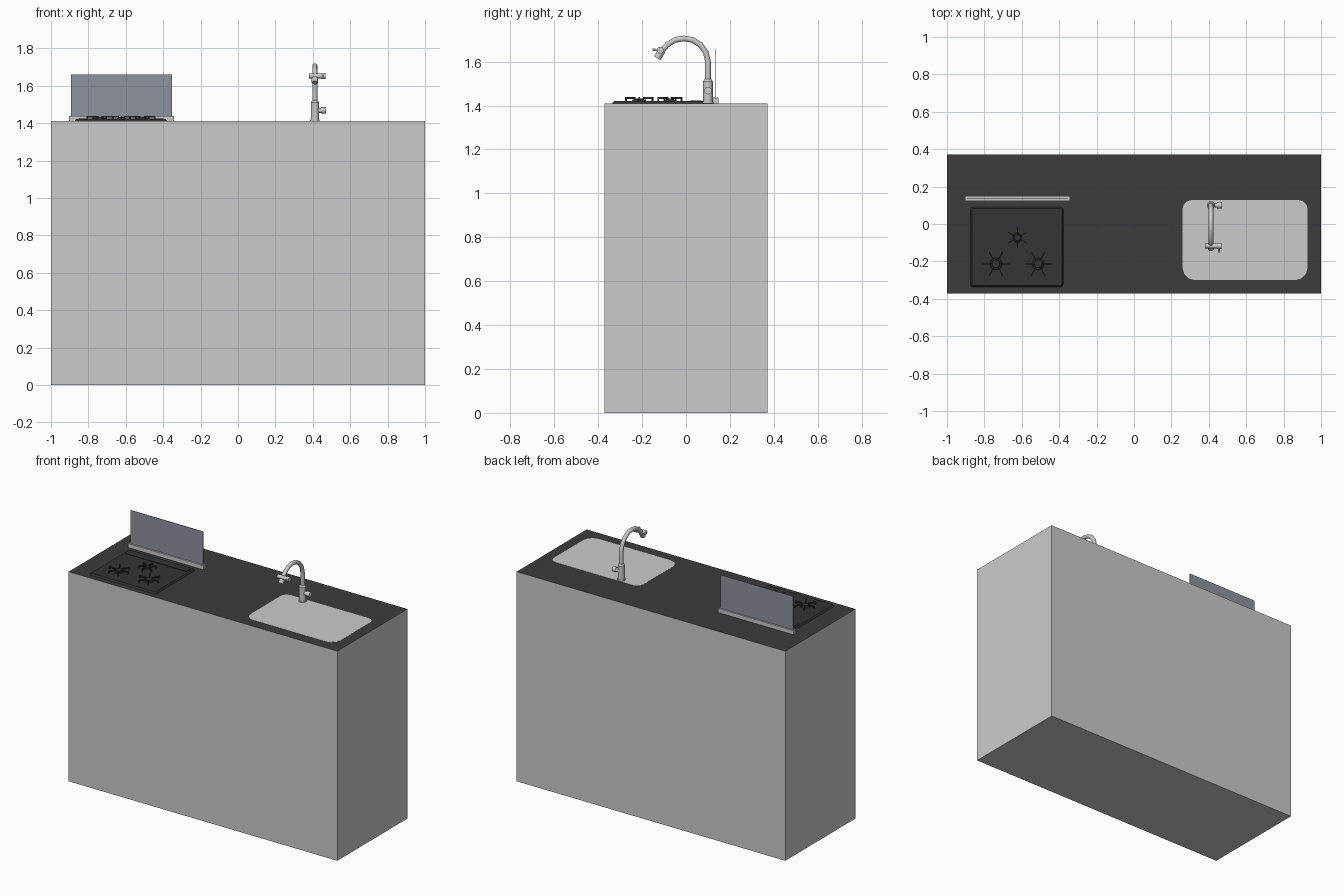
import bpy, bmesh
from math import pi, cos, sin, radians
from mathutils import Matrix, Vector

if "Cube" in bpy.data.objects:
    bpy.data.objects.remove(bpy.data.objects["Cube"])

TOP = 1.41


def material(name, color):
    m = bpy.data.materials.new(name)
    m.diffuse_color = (*color, 1)
    m.use_nodes = True
    m.node_tree.nodes["Principled BSDF"].inputs["Base Color"].default_value = m.diffuse_color
    return m


DARK = material("dark_worktop", (0.045, 0.045, 0.045))
BLACK = material("black_hob", (0.035, 0.035, 0.035))
GLASS = material("smoked_glass", (0.27, 0.29, 0.34))


def finish(name, bm, mat=None, smooth=False):
    bmesh.ops.recalc_face_normals(bm, faces=bm.faces)
    me = bpy.data.meshes.new(name)
    bm.to_mesh(me)
    bm.free()
    ob = bpy.data.objects.new(name, me)
    bpy.context.collection.objects.link(ob)
    if mat:
        me.materials.append(mat)
    if smooth:
        bpy.ops.object.select_all(action='DESELECT')
        ob.select_set(True)
        bpy.context.view_layer.objects.active = ob
        bpy.ops.object.shade_smooth_by_angle(angle=radians(40))
    return ob


def add_box(bm, lo, hi, matrix=Matrix()):
    lo, hi = Vector(lo), Vector(hi)
    m = matrix @ Matrix.Translation((lo + hi) / 2) @ Matrix.Diagonal((*(hi - lo), 1))
    return bmesh.ops.create_cube(bm, size=1, matrix=m)


def box(name, lo, hi, mat=None):
    bm = bmesh.new()
    add_box(bm, lo, hi)
    return finish(name, bm, mat)


def add_rod(bm, a, b, r1, r2=None, sides=16):
    a, b = Vector(a), Vector(b)
    rot = (b - a).to_track_quat('Z', 'Y').to_matrix().to_4x4()
    bmesh.ops.create_cone(bm, cap_ends=True, segments=sides, radius1=r1,
                          radius2=r1 if r2 is None else r2, depth=(b - a).length,
                          matrix=Matrix.Translation((a + b) / 2) @ rot)


def rounded_plate(name, lo, hi, z0, z1, r_back, r_front, steps, inset=0, mat=None):
    """Plate with rounded corners; the upper face is inset to give a sloped rim."""
    (x0, y0), (x1, y1) = lo, hi
    corners = [(x1, y1, r_back, -1, -1, 0), (x0, y1, r_back, 1, -1, 90),
               (x0, y0, r_front, 1, 1, 180), (x1, y0, r_front, -1, 1, 270)]
    bm = bmesh.new()
    rings = []
    for z, d in ((z0, 0), (z1, inset)):
        ring = []
        for x, y, r, sx, sy, start in corners:
            for i in range(steps + 1):
                a = radians(start + 90 * i / steps)
                ring.append(bm.verts.new((x + sx * r + (r - d) * cos(a),
                                          y + sy * r + (r - d) * sin(a), z)))
        rings.append(ring)
    n = len(rings[0])
    for i in range(n):
        j = (i + 1) % n
        bm.faces.new((rings[0][i], rings[0][j], rings[1][j], rings[1][i]))
    bm.faces.new(rings[0])
    bm.faces.new(rings[1])
    return finish(name, bm, mat)


# Cabinet block with a dark worktop face
cabinet = box("cabinet", (-1, -0.372, 0), (1, 0.372, TOP))
cabinet.data.materials.append(None)
cabinet.data.materials.append(DARK)
for face in cabinet.data.polygons:
    if face.normal.z > 0.9:
        face.material_index = 1

# Flush sink panel
rounded_plate("sink", (0.26, -0.3), (0.928, 0.127), TOP - 0.002, TOP + 0.001,
              0.045, 0.065, 3)

# Hob plate with raised strip along the back
rounded_plate("hob_plate", (-0.874, -0.336), (-0.378, 0.09), TOP, TOP + 0.011,
              0.015, 0.015, 4, 0.008, BLACK)
box("hob_strip", (-0.853, 0.02, TOP + 0.009), (-0.398, 0.07, TOP + 0.014), BLACK)

# Burners: stepped cap surrounded by six pan-support arms
for name, x, y, r, turn in (("back", -0.623, -0.073, 0.056, 30),
                            ("left", -0.738, -0.213, 0.072, 0),
                            ("right", -0.512, -0.213, 0.072, 0)):
    bm = bmesh.new()
    z = TOP + 0.01
    add_rod(bm, (x, y, z), (x, y, z + 0.008), r * 0.46, r * 0.42, 20)
    add_rod(bm, (x, y, z + 0.008), (x, y, z + 0.013), r * 0.32, r * 0.28, 20)
    finish(name + "_burner", bm, BLACK, True)
    bm = bmesh.new()
    for k in range(6):
        m = Matrix.Translation((x, y, z)) @ Matrix.Rotation(radians(turn + 60 * k), 4, 'Z')
        add_box(bm, (r * 0.3, -0.003, 0.011), (r, 0.003, 0.018), m)
        add_box(bm, (r - 0.007, -0.003, 0), (r, 0.003, 0.011), m)
    finish(name + "_pan_support", bm, BLACK)

# Splash guard: rail with two ridges holding a glass pane
box("guard_rail", (-0.904, 0.122, TOP), (-0.342, 0.149, TOP + 0.022))
for i, y in enumerate((0.122, 0.1385)):
    box(f"guard_rail_lip_{i + 1}", (-0.904, y, TOP + 0.02), (-0.342, y + 0.0105, TOP + 0.027))
box("guard_glass", (-0.893, 0.1325, TOP + 0.02), (-0.353, 0.1355, 1.66), GLASS)

# Tap body and side lever
X, Y = 0.411, 0.1
bm = bmesh.new()
add_rod(bm, (X, Y, TOP), (X, Y, TOP + 0.008), 0.026)
add_rod(bm, (X, Y, TOP + 0.008), (X, Y, 1.51), 0.022)
add_rod(bm, (X, Y, 1.51), (X, Y, 1.52), 0.022, 0.015)
add_rod(bm, (X, Y, 1.468), (0.455, Y, 1.468), 0.013)
add_rod(bm, (0.445, Y, 1.468), (0.47, Y, 1.468), 0.017)
finish("tap_body", bm, None, True)

# Swan-neck spout swept along a curve
path = [(0.1, 1.51), (0.1, 1.6), (0.09, 1.643), (0.065, 1.677), (0.03, 1.699),
        (-0.01, 1.706), (-0.05, 1.699), (-0.085, 1.678), (-0.11, 1.65), (-0.126, 1.624)]
cu = bpy.data.curves.new("spout_path", 'CURVE')
cu.dimensions = '3D'
cu.bevel_depth = 0.0135
cu.bevel_resolution = 3
cu.use_fill_caps = True
sp = cu.splines.new('POLY')
sp.points.add(len(path) - 1)
for p, (y, z) in zip(sp.points, path):
    p.co = (X, y, z, 1)
spout = bpy.data.objects.new("tap_spout", cu)
bpy.context.collection.objects.link(spout)
bpy.ops.object.select_all(action='DESELECT')
spout.select_set(True)
bpy.context.view_layer.objects.active = spout
bpy.ops.object.convert(target='MESH')
bpy.ops.object.shade_smooth_by_angle(angle=radians(40))

# Spray head: collar, cross valve and small pin
bm = bmesh.new()
add_rod(bm, (X, -0.11, 1.65), (X, -0.131, 1.616), 0.017)
add_rod(bm, (0.379, -0.117, 1.652), (0.455, -0.117, 1.652), 0.013)
add_rod(bm, (0.445, -0.117, 1.652), (0.468, -0.117, 1.652), 0.016)
add_rod(bm, (0.455, -0.12, 1.652), (0.455, -0.152, 1.655), 0.005, sides=10)
finish("spray_head", bm, None, True)
